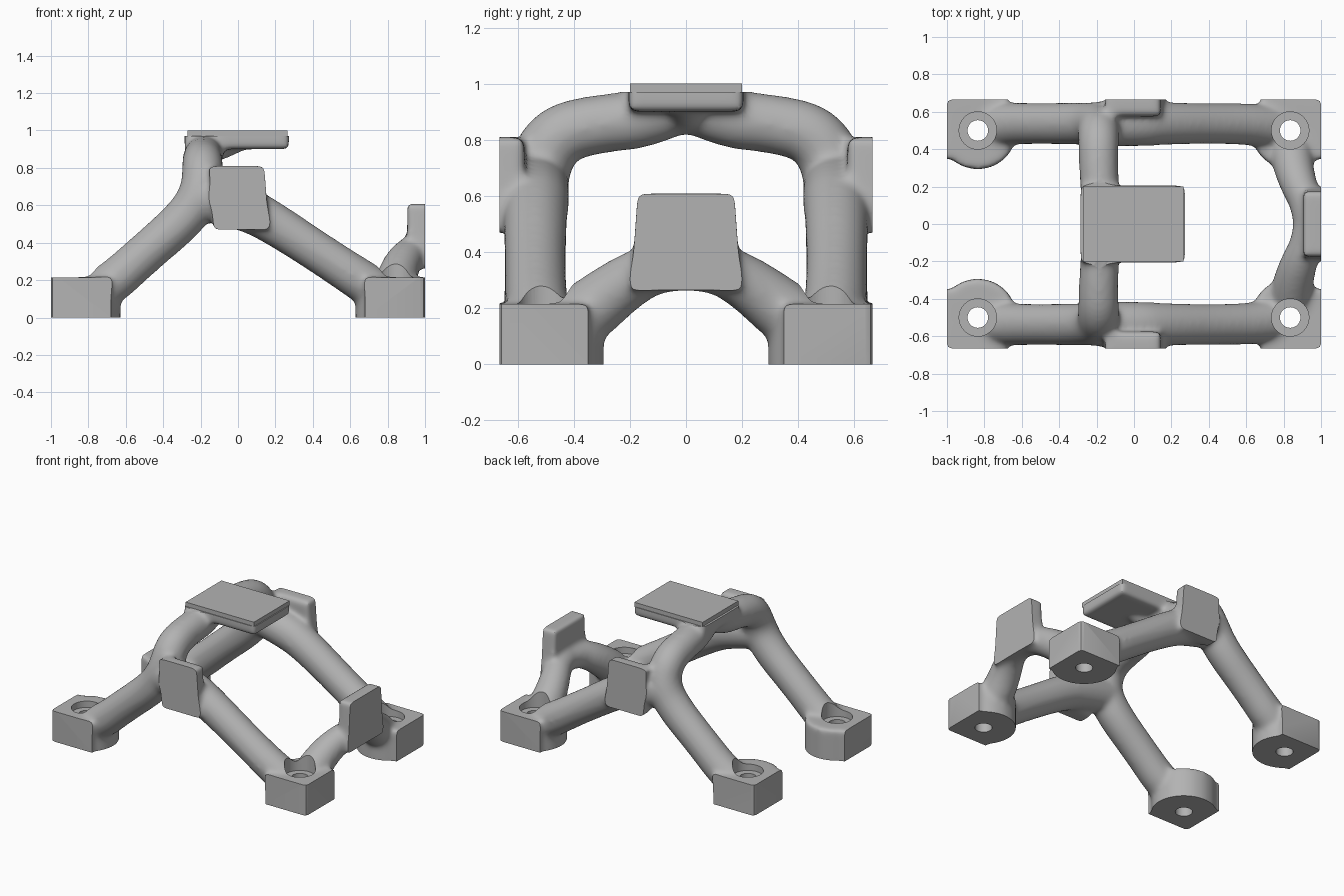
import bpy
from math import radians

if "Cube" in bpy.data.objects:
    bpy.data.objects.remove(bpy.data.objects["Cube"], do_unlink=True)

grey = bpy.data.materials.new("plain_grey")
grey.use_nodes = True
grey.diffuse_color = (0.45, 0.45, 0.45, 1)
grey.node_tree.nodes["Principled BSDF"].inputs["Base Color"].default_value = (0.45, 0.45, 0.45, 1)


def box(name, low, high, shift=0, flare=0):
    """Box between two corners; its lower end can shift in x and flare in y."""
    bpy.ops.mesh.primitive_cube_add(size=1)
    ob = bpy.context.object
    ob.name = name
    for v in ob.data.vertices:
        bottom = v.co.z < 0
        v.co = [a + (b - a) * (c + 0.5) for a, b, c in zip(low, high, v.co)]
        if bottom:
            v.co.x += shift
            v.co.y *= 1 + flare
    return ob


def cylinder(name, x, y, z0, z1, radius):
    bpy.ops.mesh.primitive_cylinder_add(vertices=48, radius=radius, depth=z1 - z0,
                                        location=(x, y, (z0 + z1) / 2))
    ob = bpy.context.object
    ob.name = name
    return ob


def tube(name, points, side=1):
    """Round strut through (x, y, z, radius) points."""
    curve = bpy.data.curves.new(name, "CURVE")
    curve.dimensions = "3D"
    curve.bevel_depth = 1
    curve.bevel_resolution = 6
    curve.use_fill_caps = True
    spline = curve.splines.new("NURBS")
    spline.points.add(len(points) - 1)
    for p, (x, y, z, r) in zip(spline.points, points):
        p.co = (x, y * side, z, 1)
        p.radius = r
    spline.order_u = 3
    spline.use_endpoint_u = True
    ob = bpy.data.objects.new(name, curve)
    bpy.context.collection.objects.link(ob)
    return ob


def select(obs):
    bpy.ops.object.select_all(action="DESELECT")
    for ob in obs:
        ob.select_set(True)
    bpy.context.view_layer.objects.active = obs[0]


parts, cutters = [], []
FOOT_X, FOOT_Y = 0.835, 0.5

for s in (1, -1):
    # Rear leg rising into half of the top cross beam
    parts.append(tube("rear_leg", [
        (-0.84, 0.52, 0.08, 0.12), (-0.7, 0.537, 0.16, 0.115), (-0.5, 0.537, 0.34, 0.11),
        (-0.27, 0.537, 0.54, 0.115), (-0.19, 0.535, 0.68, 0.115), (-0.19, 0.47, 0.82, 0.11),
        (-0.19, 0.3, 0.86, 0.105), (-0.18, 0.15, 0.87, 0.105), (-0.17, 0, 0.92, 0.09)], s))
    # Forward leg
    parts.append(tube("forward_leg", [
        (-0.2, 0.537, 0.64, 0.12), (0, 0.537, 0.6, 0.125), (0.15, 0.537, 0.53, 0.115),
        (0.45, 0.537, 0.335, 0.108), (0.7, 0.53, 0.17, 0.115), (0.84, 0.5, 0.08, 0.12)], s))
    # End arch half
    parts.append(tube("end_arch", [
        (0.84, 0.48, 0.09, 0.12), (0.84, 0.36, 0.18, 0.115), (0.875, 0.22, 0.29, 0.1),
        (0.93, 0.1, 0.35, 0.09), (0.94, 0, 0.35, 0.09)], s))
    # Side mounting pad
    y0, y1 = sorted((0.575 * s, 0.71 * s))
    parts.append(box("side_pad", (-0.155, y0, 0.47), (0.14, y1, 0.81), shift=0.025))
    # Feet: round boss with a squared outer corner, and bolt cutters
    for t in (1, -1):
        x, y = FOOT_X * t, FOOT_Y * s
        parts.append(cylinder("foot_boss", x, y, -0.05, 0.215, 0.207))
        for inner_x, inner_y in ((0.68, 0.5), (0.8, 0.35)):
            xs = sorted((inner_x * t, 1.05 * t))
            ys = sorted((inner_y * s, 0.715 * s))
            parts.append(box("foot_corner", (xs[0], ys[0], -0.05), (xs[1], ys[1], 0.215)))
        cutters.append(cylinder("bolt_hole", x, y, -0.1, 0.5, 0.055))
        cutters.append(cylinder("bolt_seat", x, y, 0.17, 0.5, 0.1))

# End pad, shelf under the plate and its gusset
parts.append(box("end_pad", (0.905, -0.172, 0.265), (1.05, 0.172, 0.608), flare=0.14))
parts.append(box("top_shelf", (-0.285, -0.205, 0.9), (0.272, 0.205, 1.02)))
parts.append(tube("shelf_gusset", [(-0.19, 0, 0.89, 0.08), (-0.08, 0, 0.91, 0.07),
                                   (0.05, 0, 0.945, 0.04)]))

# Merge the struts into one blended casting
select(parts)
bpy.ops.object.convert(target="MESH")
bpy.ops.object.join()
frame = bpy.context.object
frame.name = "frame"
remesh = frame.modifiers.new("merge", "REMESH")
remesh.mode = "VOXEL"
remesh.voxel_size = 0.014
soften = frame.modifiers.new("soften", "SMOOTH")
soften.factor = 0.5
soften.iterations = 18

# Machine the outer faces flat, with chamfered upright corners
envelope = box("envelope", (-1, -0.665, 0), (1, 0.665, 0.97))
bevel = envelope.modifiers.new("chamfer", "BEVEL")
bevel.width = 0.025
bevel.segments = 2
bevel.limit_method = "WEIGHT"
weights = envelope.data.attributes.new("bevel_weight_edge", "FLOAT", "EDGE")
for e in envelope.data.edges:
    a, b = (envelope.data.vertices[i].co for i in e.vertices)
    weights.data[e.index].value = 1.0 if abs(a.z - b.z) > 0.5 else 0.0
select([envelope])
bpy.ops.object.convert(target="MESH")

for ob, mode in [(envelope, "INTERSECT")] + [(c, "DIFFERENCE") for c in cutters]:
    cut = frame.modifiers.new(ob.name, "BOOLEAN")
    cut.operation = mode
    cut.solver = "EXACT"
    cut.object = ob
select([frame])
bpy.ops.object.convert(target="MESH")
for ob in cutters + [envelope]:
    bpy.data.objects.remove(ob, do_unlink=True)

# Flat top plate
plate = box("top_plate", (-0.27, -0.2, 0.968), (0.265, 0.2, 1.0))

for ob in (frame, plate):
    ob.data.materials.clear()
    ob.data.materials.append(grey)
    select([ob])
    bpy.ops.object.shade_smooth_by_angle(angle=radians(35))
